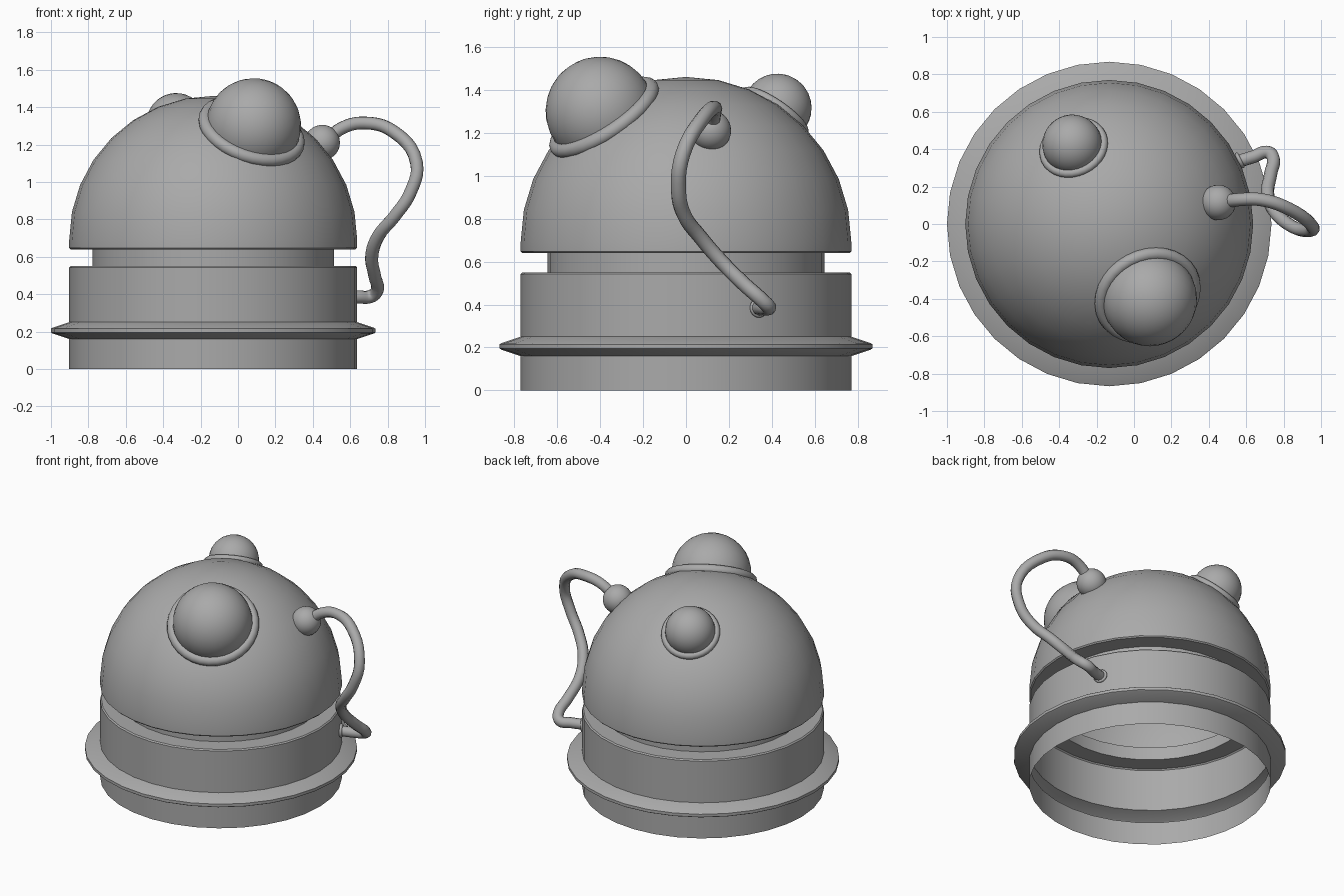
import bpy, bmesh, math
from mathutils import Vector, Matrix

if "Cube" in bpy.data.objects:
    bpy.data.objects.remove(bpy.data.objects["Cube"], do_unlink=True)

grey = bpy.data.materials.new("plain grey")
grey.use_nodes = True
COLOUR = (0.4, 0.4, 0.4, 1)
grey.diffuse_color = COLOUR
grey.node_tree.nodes["Principled BSDF"].inputs["Base Color"].default_value = COLOUR

AXIS_X = -0.1325
DOME = Vector((AXIS_X, 0, 0.69))
R = 0.77


def finish(obj, name, angle=35):
    obj.name = name
    obj.data.materials.clear()
    obj.data.materials.append(grey)
    bpy.ops.object.select_all(action='DESELECT')
    obj.select_set(True)
    bpy.context.view_layer.objects.active = obj
    bpy.ops.object.shade_smooth_by_angle(angle=math.radians(angle))
    return obj


def lathe(name, profile, steps=32):
    """Spin a radius/height profile into an open shell."""
    bm = bmesh.new()
    pts = [bm.verts.new((r, 0, z)) for r, z in profile]
    edges = [bm.edges.new(pair) for pair in zip(pts, pts[1:])]
    bmesh.ops.spin(bm, geom=pts + edges, cent=(0, 0, 0), axis=(0, 0, 1),
                   angle=math.tau, steps=steps)
    bmesh.ops.remove_doubles(bm, verts=bm.verts, dist=0.0005)
    bmesh.ops.recalc_face_normals(bm, faces=bm.faces)
    mesh = bpy.data.meshes.new(name)
    bm.to_mesh(mesh)
    bm.free()
    obj = bpy.data.objects.new(name, mesh)
    bpy.context.collection.objects.link(obj)
    obj.location.x = AXIS_X
    return finish(obj, name)


def ball(name, centre, radius):
    bpy.ops.mesh.primitive_uv_sphere_add(segments=32, ring_count=16, radius=radius)
    obj = bpy.context.object
    aim = (Vector(centre) - DOME).to_track_quat('Z', 'Y')
    obj.matrix_world = Matrix.Translation(centre) @ aim.to_matrix().to_4x4()
    return finish(obj, name)


def ring(name, centre, direction, major, minor):
    bpy.ops.mesh.primitive_torus_add(major_radius=major, minor_radius=minor,
                                     major_segments=32, minor_segments=12)
    obj = bpy.context.object
    aim = Vector(direction).to_track_quat('Z', 'Y')
    obj.matrix_world = Matrix.Translation(centre) @ aim.to_matrix().to_4x4()
    return finish(obj, name, 60)


# Hollow body: base, flange, recessed neck and dome in one open shell
profile = [(R, 0), (R, 0.16), (0.86, 0.19), (0.8675, 0.195), (0.8675, 0.215),
           (0.86, 0.22), (R, 0.25), (R, 0.542), (R - 0.008, 0.55),
           (0.645, 0.55), (0.645, 0.64), (R - 0.008, 0.64), (R, 0.648)]
RINGS = 8
for i in range(RINGS + 1):
    a = math.pi / 2 * i / RINGS
    profile.append((R * math.cos(a), DOME.z + R * math.sin(a)))
lathe("body_shell", profile)

# Bulging domes with rim rings
for name, centre, radius, seat, major, minor in (
        ("large_bulb", (0.083, -0.4, 1.3), 0.254, 0.725, 0.26, 0.035),
        ("small_bulb", (-0.33, 0.425, 1.315), 0.16, 0.752, 0.165, 0.024)):
    ball(name, centre, radius)
    out = (Vector(centre) - DOME).normalized()
    ring(name + "_rim", DOME + out * seat, out, major, minor)

# Hose with its upper socket and lower collar
ball("hose_socket", (0.45, 0.115, 1.21), 0.095)
path = [(0.46, 0.115, 1.21), (0.56, 0.13, 1.29), (0.68, 0.13, 1.315),
        (0.83, 0.08, 1.27), (0.955, -0.015, 1.1), (0.92, -0.035, 0.94),
        (0.84, -0.01, 0.82), (0.75, 0.07, 0.71), (0.715, 0.165, 0.6),
        (0.73, 0.265, 0.5), (0.742, 0.36, 0.415), (0.71, 0.385, 0.388),
        (0.64, 0.36, 0.385), (0.54, 0.33, 0.385)]
curve = bpy.data.curves.new("hose", 'CURVE')
curve.dimensions = '3D'
curve.bevel_depth = 0.035
curve.bevel_resolution = 3
curve.resolution_u = 5
spline = curve.splines.new('BEZIER')
spline.bezier_points.add(len(path) - 1)
for point, co in zip(spline.bezier_points, path):
    point.co = co
    point.handle_left_type = point.handle_right_type = 'AUTO'
hose = bpy.data.objects.new("hose", curve)
bpy.context.collection.objects.link(hose)
bpy.ops.object.select_all(action='DESELECT')
hose.select_set(True)
bpy.context.view_layer.objects.active = hose
bpy.ops.object.convert(target='MESH')
finish(bpy.context.object, "hose", 60)
ring("hose_collar", (0.565, 0.34, 0.385), (0.69, 0.34, 0), 0.036, 0.01)
